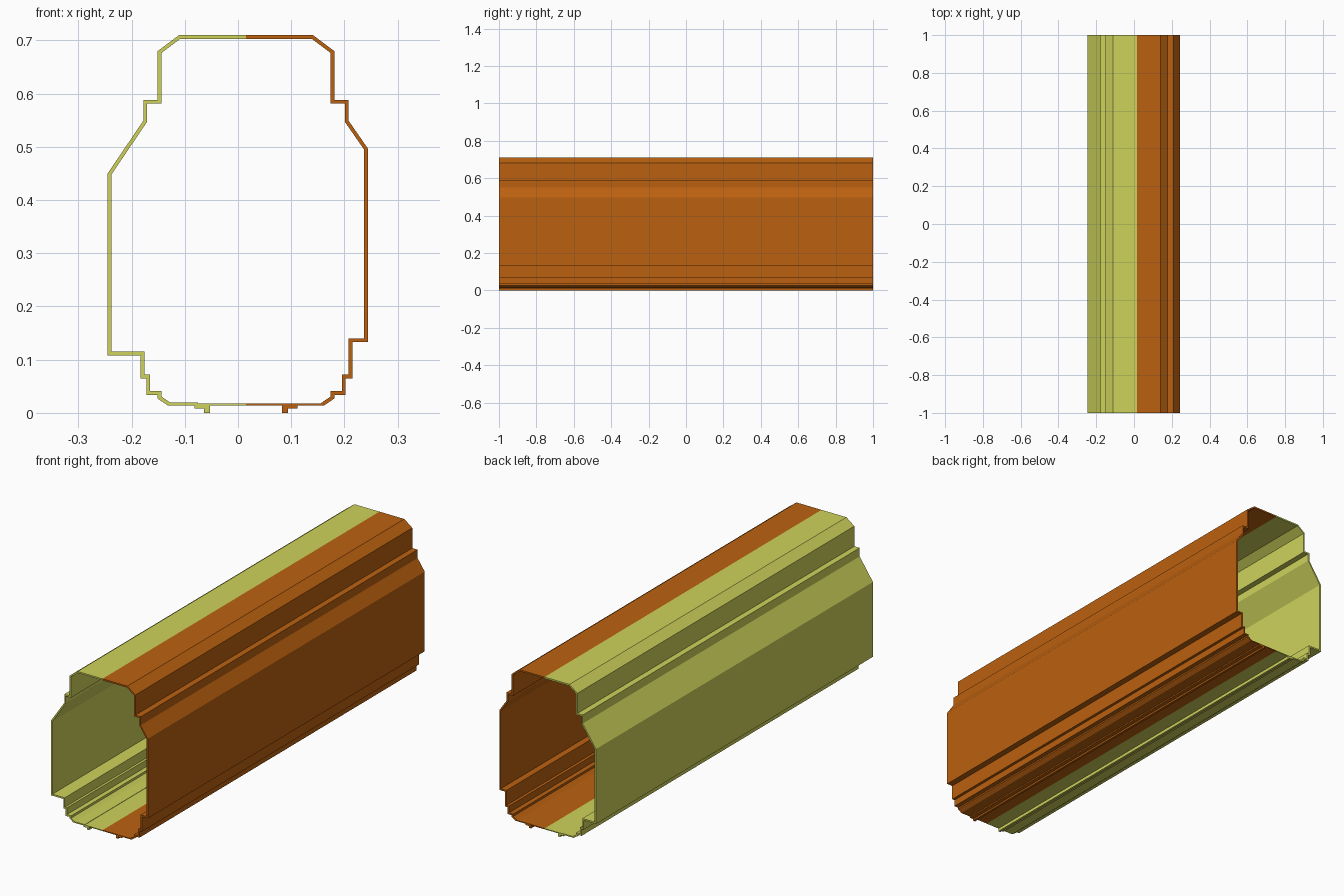
import bpy, bmesh
from mathutils import Vector
from mathutils.geometry import intersect_line_line_2d, normal

if "Cube" in bpy.data.objects:
    bpy.data.objects.remove(bpy.data.objects["Cube"])

SEAM = 0.015      # x of the joint between the two shells
HALF_LEN = 1.0


def material(name, rgb):
    m = bpy.data.materials.new(name)
    m.diffuse_color = (*rgb, 1)
    m.use_nodes = True
    m.node_tree.nodes["Principled BSDF"].inputs["Base Color"].default_value = m.diffuse_color
    return m


olive = material("olive", (0.62, 0.65, 0.105))
orange = material("orange", (0.50, 0.12, 0.005))


def cross(a, b):
    return a.x * b.y - a.y * b.x


def inset(points, side, thick):
    """Offset an open path towards the inside, one thickness per edge."""
    lines = []
    for a, b, t in zip(points, points[1:], thick):
        d = (b - a).normalized()
        n = Vector((-d.y, d.x)) * (-side)
        lines.append((a + n * t, d, n * t))
    result = [points[0] + lines[0][2]]
    for (p, d, _), (q, e, _) in zip(lines, lines[1:]):
        result.append(p + d * (cross(q - p, e) / cross(d, e)))
    result.append(points[-1] + lines[-1][2])
    return result


def extrude_strip(name, outer, inner, mat):
    """Run the band between two paths along the full length."""
    bm = bmesh.new()
    rings = []
    for y in (-HALF_LEN, HALF_LEN):
        rings.append([[bm.verts.new((p.x, y, p.y)) for p in path] for path in (outer, inner)])
    (fo, fi), (bo, bi) = rings
    for i in range(len(outer) - 1):
        for a, b in ((fo, bo), (bi, fi), (fi, fo), (bo, bi)):
            bm.faces.new((a[i], a[i + 1], b[i + 1], b[i]))
    for i in (0, -1):
        bm.faces.new((fo[i], bo[i], bi[i], fi[i]))
    bmesh.ops.recalc_face_normals(bm, faces=bm.faces)
    mesh = bpy.data.meshes.new(name)
    bm.to_mesh(mesh)
    bm.free()
    mesh.materials.append(mat)
    bpy.context.collection.objects.link(bpy.data.objects.new(name, mesh))


def bar(name, x0, x1, z0, z1, mat):
    extrude_strip(name, [Vector((x0, z0)), Vector((x1, z0))],
                  [Vector((x0, z1)), Vector((x1, z1))], mat)


# shared roof and sill outline, as distance from the seam and height
ROOF = [(0, 0.71), (0.126, 0.71), (0.166, 0.68), (0.166, 0.588), (0.193, 0.588), (0.193, 0.549)]
SILL = [(0.187, 0.065), (0.187, 0.034), (0.166, 0.034), (0.166, 0.027), (0.147, 0.014), (0, 0.014)]
# each side has its own bulging wall
LEFT_WALL = [(0.26, 0.45), (0.26, 0.108), (0.198, 0.108), (0.198, 0.065)]
RIGHT_WALL = [(0.229, 0.497), (0.229, 0.133), (0.2, 0.133), (0.2, 0.065)]

for label, side, wall, mat in (("left", -1, LEFT_WALL, olive), ("right", 1, RIGHT_WALL, orange)):
    # main shell
    path = [Vector((SEAM + side * d, z)) for d, z in ROOF + wall + SILL]
    thick = [0.007] * (len(path) - 2) + [0.004]
    extrude_strip(label + "_shell", path, inset(path, -side, [-t for t in thick]), mat)
    # stepped foot rail under the floor
    bar(label + "_rail_flange", SEAM + side * 0.068, SEAM + side * 0.097, 0.008, 0.0145, mat)
    bar(label + "_rail_foot", SEAM + side * 0.068, SEAM + side * 0.079, 0, 0.008, mat)

# thicker floor edge on the left
bar("left_floor_lip", -0.13, -0.075, 0.0145, 0.0195, olive)
